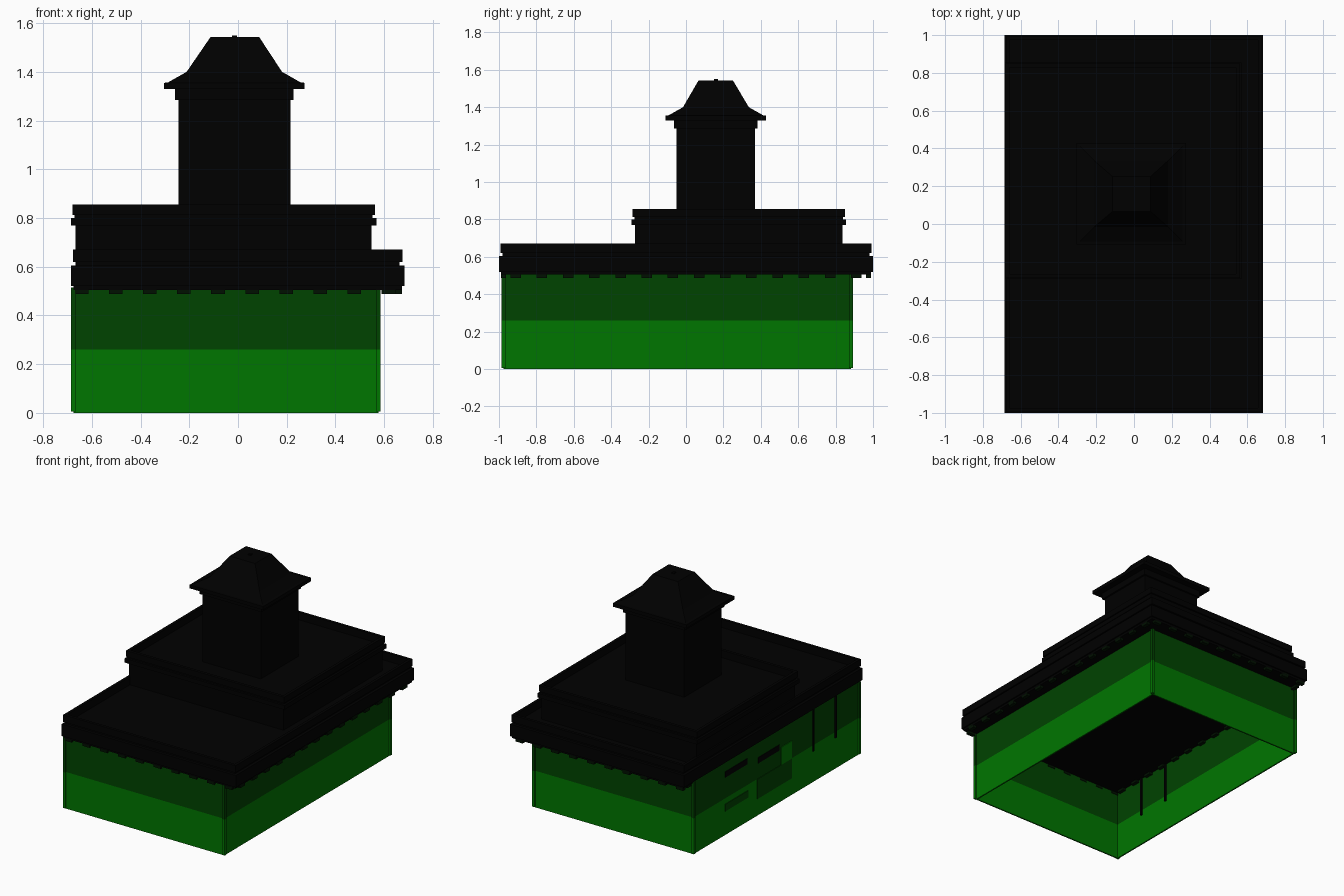
import bpy, bmesh

if "Cube" in bpy.data.objects:
    bpy.data.objects.remove(bpy.data.objects["Cube"])


def material(name, colour):
    m = bpy.data.materials.new(name)
    m.use_nodes = True
    m.diffuse_color = (*colour, 1)
    bsdf = m.node_tree.nodes["Principled BSDF"]
    bsdf.inputs["Base Color"].default_value = (*colour, 1)
    bsdf.inputs["Roughness"].default_value = 0.8
    return m


BLACK = material("roof black", (0, 0, 0))
GREEN = material("bright green", (0, 0.18, 0))
DARK = material("dark green", (0, 0.056, 0))
DEEP_GREEN = material("blackish green", (0, 0.005, 0))


def finish(name, bm, mats):
    bmesh.ops.recalc_face_normals(bm, faces=bm.faces[:])
    mesh = bpy.data.meshes.new(name)
    bm.to_mesh(mesh)
    bm.free()
    for m in mats:
        mesh.materials.append(m)
    ob = bpy.data.objects.new(name, mesh)
    bpy.context.collection.objects.link(ob)
    return ob


def grow(rect, d):
    x0, x1, y0, y1 = rect
    return (x0 - d, x1 + d, y0 - d, y1 + d)


def loft(bm, rings, closed=False):
    """Skin rectangles (rect, z) into a stepped solid, or a hollow one if closed."""
    loops = [[bm.verts.new((x, y, z)) for x, y in
              ((r[0], r[2]), (r[1], r[2]), (r[1], r[3]), (r[0], r[3]))]
             for r, z in rings]
    pairs = list(zip(loops, loops[1:]))
    if closed:
        pairs.append((loops[-1], loops[0]))
    else:
        bm.faces.new(loops[0][::-1])
        bm.faces.new(loops[-1])
    for a, b in pairs:
        for i in range(4):
            j = (i + 1) % 4
            bm.faces.new((a[i], a[j], b[j], b[i]))


def solid(name, rings, mat):
    bm = bmesh.new()
    loft(bm, rings)
    return finish(name, bm, [mat])


def stepped(name, base, steps, mat):
    return solid(name, [(grow(base, d), z) for d, z in steps], mat)


def box(name, rect, z0, z1, mat):
    return solid(name, [(rect, z0), (rect, z1)], mat)


# Two-tone walls, open underneath
WALL = (-0.676, 0.576, -0.976, 0.882)
BAND, TOP = 0.26, 0.515
inner = grow(WALL, -0.01)
bm = bmesh.new()
loft(bm, [(WALL, 0), (WALL, BAND), (WALL, TOP),
          (inner, TOP), (inner, BAND), (inner, 0)], closed=True)
for f in bm.faces:
    f.material_index = int(f.calc_center_median().z > BAND)
finish("walls", bm, [GREEN, DARK])

# Slim corner posts
for x, xn in ((WALL[0], "right"), (WALL[1], "left")):
    for y, yn in ((WALL[2], "front"), (WALL[3], "back")):
        post = grow((x, x, y, y), 0.01)
        box(f"{yn}_{xn}_post_base", post, 0.005, BAND, GREEN)
        box(f"{yn}_{xn}_post_top", post, BAND, TOP, DARK)

# Main roof: cornice, groove, parapet and sunken deck
ROOF = (-0.685, 0.683, -1.0, 1.0)
stepped("main_roof", ROOF, [(-0.01, 0.505), (-0.01, 0.52), (0, 0.52), (0, 0.605),
        (-0.02, 0.605), (-0.02, 0.62), (-0.007, 0.62), (-0.007, 0.67),
        (-0.027, 0.67), (-0.027, 0.613)], BLACK)

# Dentils hanging under the cornice
bm = bmesh.new()
PITCH, HALF, DEEP = 0.14, 0.028, 0.027
x0, x1, y0, y1 = grow(ROOF, -0.01)


def dentil(rect):
    loft(bm, [(rect, 0.488), (rect, 0.52)])


for k in range(10):
    c = 0.618 - k * PITCH
    for y in (y0, y1 - DEEP):
        dentil((c - HALF, c + HALF, y, y + DEEP))
for k in range(14):
    c = (k - 6.5) * PITCH
    for x in (x0 + 0.006, x1 - DEEP):
        dentil((x, x + DEEP, c - HALF, c + HALF))
finish("dentils", bm, [DEEP_GREEN])

# Upper tier with its own sunken deck
TIER = (-0.667, 0.549, -0.272, 0.836)
stepped("upper_tier", TIER, [(0, 0.605), (0, 0.77), (0.019, 0.77), (0.019, 0.8),
        (0.004, 0.8), (0.004, 0.812), (0.013, 0.812), (0.013, 0.855),
        (-0.008, 0.855), (-0.008, 0.803)], BLACK)

# Tower with its flared roof
TOWER = (-0.245, 0.215, -0.05, 0.37)
stepped("tower", TOWER, [(0, 0.795), (0, 1.285), (0.013, 1.285), (0.013, 1.33)], BLACK)
eave = [(grow(TOWER, d), z) for d, z in
        ((0.059, 1.33), (0.059, 1.355), (0.042, 1.357), (-0.034, 1.4))]
solid("tower_roof", eave + [((-0.113, 0.087, 0.067, 0.251), 1.543)], BLACK)
box("roof_cap", (-0.025, -0.005, 0.15, 0.17), 1.54, 1.55, BLACK)

# Thin rods through the side wall
for name, y in (("front_rod", -0.71), ("rear_rod", -0.46)):
    box(name, (-0.684, -0.655, y - 0.007, y + 0.007), 0.22, TOP, BLACK)


# Painted patches on the side wall
def patch(name, ya, yb, za, zb, mat):
    box(name, (WALL[0] - 0.004, WALL[0] + 0.002, ya, yb), za, zb, mat)


patch("upper_sign", 0.28, 0.53, 0.41, 0.45, BLACK)
patch("small_sign", -0.08, 0.16, 0.37, 0.41, BLACK)
patch("low_patch", 0.27, 0.53, 0.17, 0.22, DARK)
patch("door_patch", -0.22, 0.17, 0.12, BAND, DARK)
patch("light_patch", -0.22, -0.1, BAND, 0.385, GREEN)
